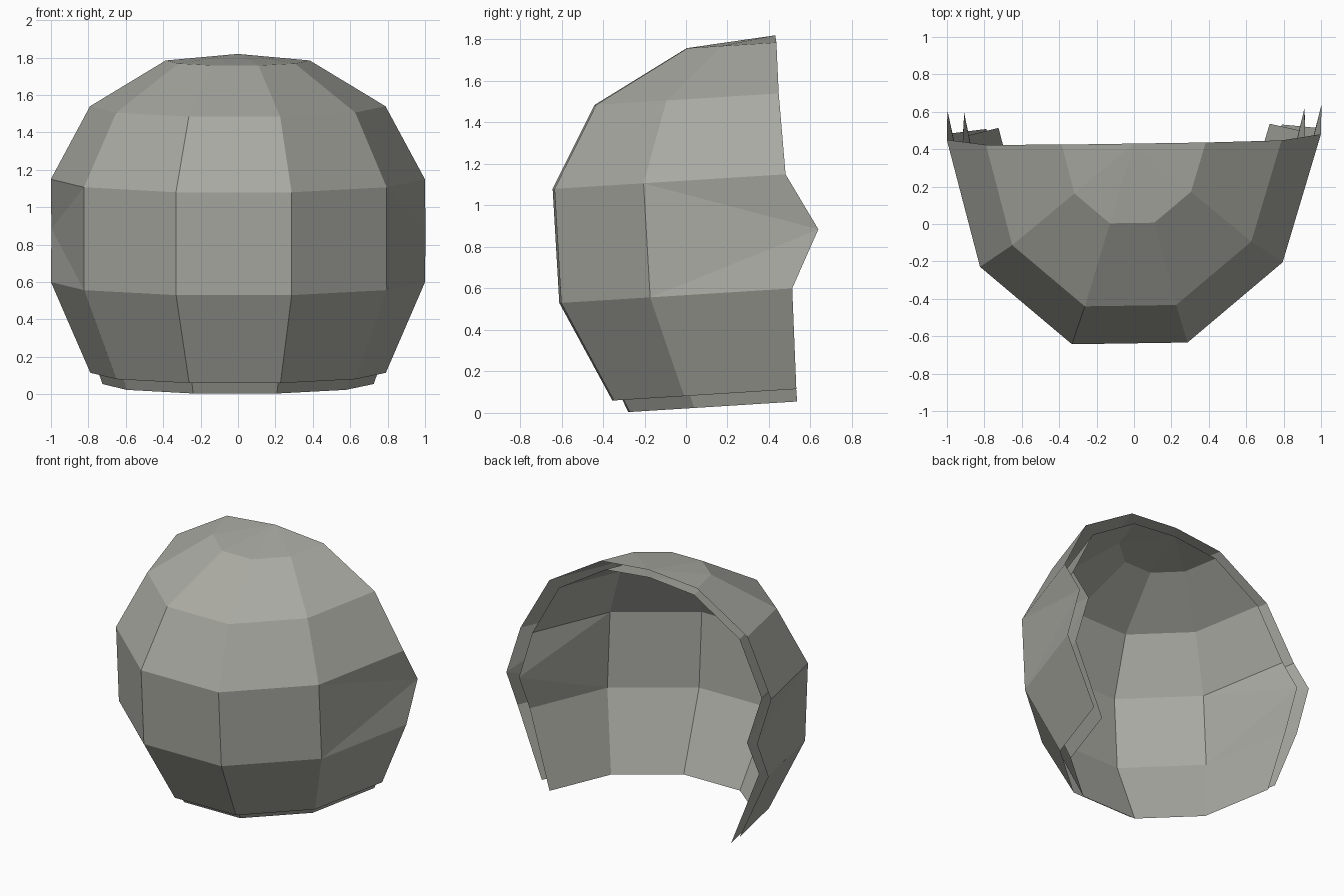
import bpy, bmesh, math
from mathutils import Vector

if "Cube" in bpy.data.objects:
    bpy.data.objects.remove(bpy.data.objects["Cube"])

stone = bpy.data.materials.new("warm_grey")
stone.diffuse_color = (0.40, 0.40, 0.365, 1)
stone.use_nodes = True
stone.node_tree.nodes["Principled BSDF"].inputs["Base Color"].default_value = stone.diffuse_color

Y_STRETCH = 1.16   # rings are half decagons, deeper than wide
TILT = 0.0633      # rings drop towards the front


def place(x, y, z):
    # slight skew of the whole shell
    return Vector((x + 0.02 * (y - 0.5), y + 0.015 * x, z))


def half_ring(r, y0, z0):
    """Six points of a tilted half decagon bulging to the front."""
    pts = []
    for i in range(6):
        a = math.radians(36 * i)
        dy = r * math.sin(a) * Y_STRETCH
        pts.append(place(r * math.cos(a), y0 - dy, z0 - TILT * dy))
    return pts


def shell(name, rings, apex, tip):
    bm = bmesh.new()
    rows = [[bm.verts.new(p) for p in half_ring(*r)] for r in rings]
    top = bm.verts.new(place(*apex))
    # wall bands; the ends of the second band carry the pointed cheeks
    for k in range(len(rows) - 1):
        lo, hi = rows[k], rows[k + 1]
        for i in range(5):
            if k == 1 and i in (0, 4):
                s = 1 if i == 0 else -1
                back, side = (0, 1) if i == 0 else (5, 4)
                t = bm.verts.new(place(s * tip[0], tip[1], tip[2]))
                bm.faces.new((lo[back], t, lo[side]))
                bm.faces.new((t, hi[back], hi[side]))
                bm.faces.new((t, hi[side], lo[side]))
            else:
                bm.faces.new((lo[i], hi[i], hi[i + 1], lo[i + 1]))
    # crown fan
    for i in range(5):
        bm.faces.new((rows[-1][i], top, rows[-1][i + 1]))
    bmesh.ops.recalc_face_normals(bm, faces=bm.faces)
    # make normals face outward (front faces towards -y)
    bm.normal_update()
    if sum(f.normal.dot(f.calc_center_median() - Vector((0, 0.4, 0.8))) for f in bm.faces) < 0:
        bmesh.ops.reverse_faces(bm, faces=bm.faces)
    me = bpy.data.meshes.new(name)
    bm.to_mesh(me)
    bm.free()
    me.materials.append(stone)
    ob = bpy.data.objects.new(name, me)
    bpy.context.collection.objects.link(ob)
    return ob


# rings: radius, back y, back z
shell("outer_shell",
      [(0.79, 0.52, 0.115), (1.0, 0.497, 0.60), (1.0, 0.465, 1.15),
       (0.79, 0.435, 1.54), (0.385, 0.43, 1.785)],
      (0, 0.43, 1.82), (1.0, 0.623, 0.885))
shell("inner_shell",
      [(0.725, 0.525, 0.055), (0.915, 0.48, 0.59), (0.915, 0.45, 1.13),
       (0.72, 0.425, 1.50), (0.355, 0.42, 1.725)],
      (0, 0.42, 1.76), (0.91, 0.608, 0.865))
